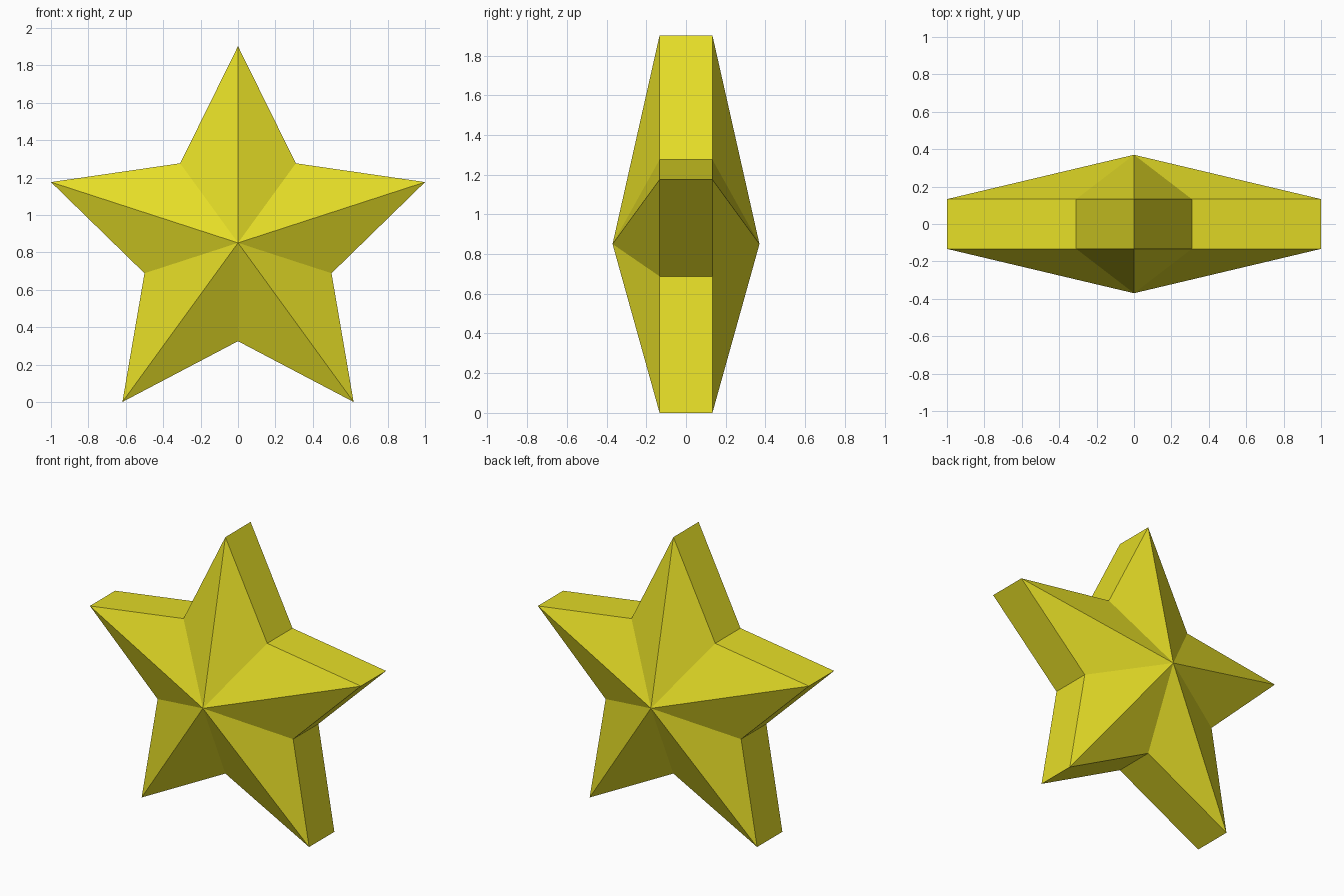
import bpy, bmesh, math

if "Cube" in bpy.data.objects:
    bpy.data.objects.remove(bpy.data.objects["Cube"])

R_OUT = 1 / math.sin(math.radians(72))   # tip radius, gives a width of 2
R_IN = R_OUT / 2                         # notch radius
CENTRE_Z = R_OUT * math.cos(math.radians(36))
HALF_RIM = 0.133                         # half thickness at the rim
HALF_PEAK = 0.37                         # half thickness at the centre

yellow = bpy.data.materials.new("yellow")
yellow.diffuse_color = (0.78, 0.72, 0.02, 1)
yellow.use_nodes = True
yellow.node_tree.nodes["Principled BSDF"].inputs["Base Color"].default_value = yellow.diffuse_color

bm = bmesh.new()


def outline(y):
    """Ring of alternating star tips and notches at depth y."""
    ring = []
    for i in range(10):
        a = math.radians(36 * i)
        r = R_IN if i % 2 else R_OUT
        ring.append(bm.verts.new((r * math.sin(a), y, CENTRE_Z + r * math.cos(a))))
    return ring


front, back = outline(-HALF_RIM), outline(HALF_RIM)
front_peak = bm.verts.new((0, -HALF_PEAK, CENTRE_Z))
back_peak = bm.verts.new((0, HALF_PEAK, CENTRE_Z))

# Faceted front and back, joined by a flat rim
for i in range(10):
    j = (i + 1) % 10
    bm.faces.new((front[i], front[j], front_peak))
    bm.faces.new((back[j], back[i], back_peak))
    bm.faces.new((front[j], front[i], back[i], back[j]))
bmesh.ops.recalc_face_normals(bm, faces=bm.faces[:])

mesh = bpy.data.meshes.new("star")
bm.to_mesh(mesh)
bm.free()
mesh.materials.append(yellow)
star = bpy.data.objects.new("star", mesh)
bpy.context.collection.objects.link(star)
